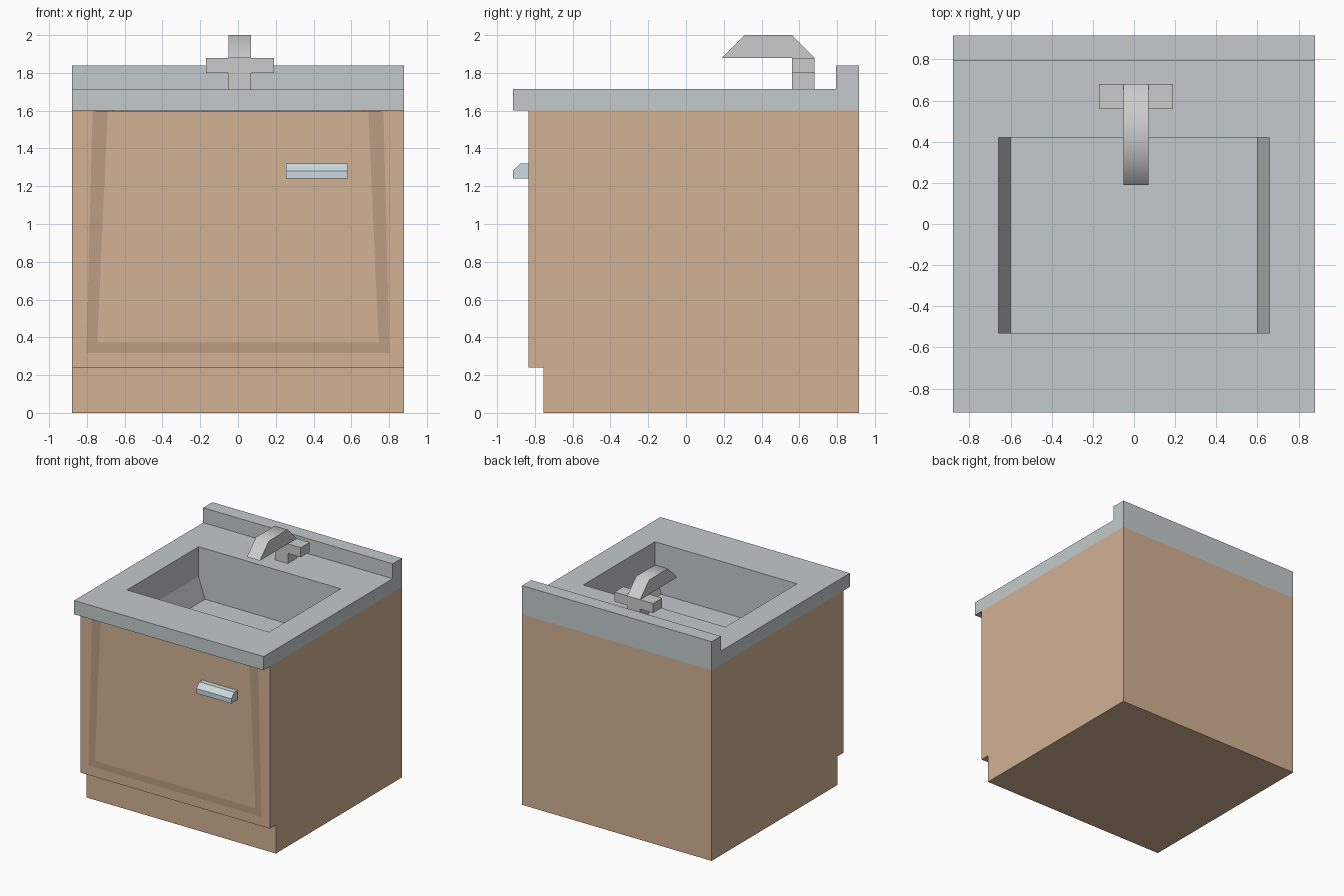
import bpy, bmesh, math
from mathutils import Vector

if "Cube" in bpy.data.objects:
    bpy.data.objects.remove(bpy.data.objects["Cube"])


def material(name, rgb):
    m = bpy.data.materials.new(name)
    m.diffuse_color = (*rgb, 1)
    m.use_nodes = True
    m.node_tree.nodes["Principled BSDF"].inputs["Base Color"].default_value = m.diffuse_color
    return m


wood = material("wood", (0.645, 0.445, 0.296))
wood_dark = material("dark_wood", (0.50, 0.34, 0.228))
stone = material("counter_grey", (0.546, 0.597, 0.604))
metal = material("tap_metal", (0.67, 0.69, 0.67))
handle_metal = material("handle_metal", (0.60, 0.71, 0.75))


def prism(name, profile, axis, start, end, mats, edit=None):
    """Extrude a 2D profile: (y, z) along x, or (x, z) along y."""
    bm = bmesh.new()
    if axis == 'X':
        verts = [bm.verts.new((start, a, z)) for a, z in profile]
        step = Vector((end - start, 0, 0))
    else:
        verts = [bm.verts.new((a, start, z)) for a, z in profile]
        step = Vector((0, end - start, 0))
    face = bm.faces.new(verts)
    ext = bmesh.ops.extrude_face_region(bm, geom=[face], use_keep_orig=True)
    moved = [g for g in ext["geom"] if isinstance(g, bmesh.types.BMVert)]
    bmesh.ops.translate(bm, verts=moved, vec=step)
    bmesh.ops.recalc_face_normals(bm, faces=bm.faces[:])
    if edit:
        edit(bm)
    mesh = bpy.data.meshes.new(name)
    bm.to_mesh(mesh)
    bm.free()
    for m in mats:
        mesh.materials.append(m)
    obj = bpy.data.objects.new(name, mesh)
    bpy.context.collection.objects.link(obj)
    return obj


def open_top(bm):
    top = max(bm.faces, key=lambda f: f.calc_center_median().z)
    bmesh.ops.delete(bm, geom=[top], context='FACES_ONLY')


def edit_cabinet(bm):
    # Door border painted flush on the front face
    open_top(bm)
    front = min(bm.faces, key=lambda f: f.calc_center_median().y)
    bmesh.ops.inset_region(bm, faces=[front], thickness=0.11)
    border = bmesh.ops.inset_region(bm, faces=[front], thickness=0.08)
    for f in border["faces"]:
        f.material_index = 1


def edit_basin(bm):
    open_top(bm)
    bmesh.ops.reverse_faces(bm, faces=bm.faces[:])


# Cabinet with toe kick
prism("cabinet", [(-0.755, 0), (0.917, 0), (0.917, 1.6), (-0.835, 1.6),
                  (-0.835, 0.24), (-0.755, 0.24)],
      'X', -0.88, 0.88, [wood, wood_dark], edit_cabinet)

# Countertop with backsplash and basin opening
counter = prism("countertop", [(-0.917, 1.6), (0.917, 1.6), (0.917, 1.84), (0.795, 1.84),
                               (0.795, 1.715), (-0.917, 1.715)],
                'X', -0.88, 0.88, [stone])
cutter = prism("basin_cutter", [(-0.66, 1.5), (0.66, 1.5), (0.66, 1.78), (-0.66, 1.78)],
               'Y', -0.53, 0.42, [stone])
cutter.hide_render = True
cutter.hide_set(True)
cut = counter.modifiers.new("basin_opening", 'BOOLEAN')
cut.operation = 'DIFFERENCE'
cut.solver = 'EXACT'
cut.object = cutter

# Basin below the counter, sloping in at both ends
prism("basin", [(-0.66, 1.6), (-0.66, 1.465), (-0.6, 1.29), (0.6, 1.29),
                (0.66, 1.465), (0.66, 1.6)],
      'Y', -0.53, 0.42, [stone], edit_basin)

# Door handle
prism("door_handle", [(-0.917, 1.24), (-0.835, 1.24), (-0.835, 1.32),
                      (-0.877, 1.32), (-0.917, 1.28)],
      'X', 0.255, 0.58, [handle_metal])

# Tap: T-shaped base with crossbar, and bent spout
prism("tap_base", [(-0.05, 1.715), (0.07, 1.715), (0.07, 1.8), (0.19, 1.8),
                   (0.19, 1.88), (-0.17, 1.88), (-0.17, 1.8), (-0.05, 1.8)],
      'Y', 0.56, 0.68, [metal])
spout = prism("tap_spout", [(0.19, 1.88), (0.31, 2.0), (0.56, 2.0), (0.68, 1.88)],
              'X', -0.05, 0.07, [metal])
bpy.context.view_layer.objects.active = spout
spout.select_set(True)
bpy.ops.object.shade_smooth_by_angle(angle=math.radians(50))
